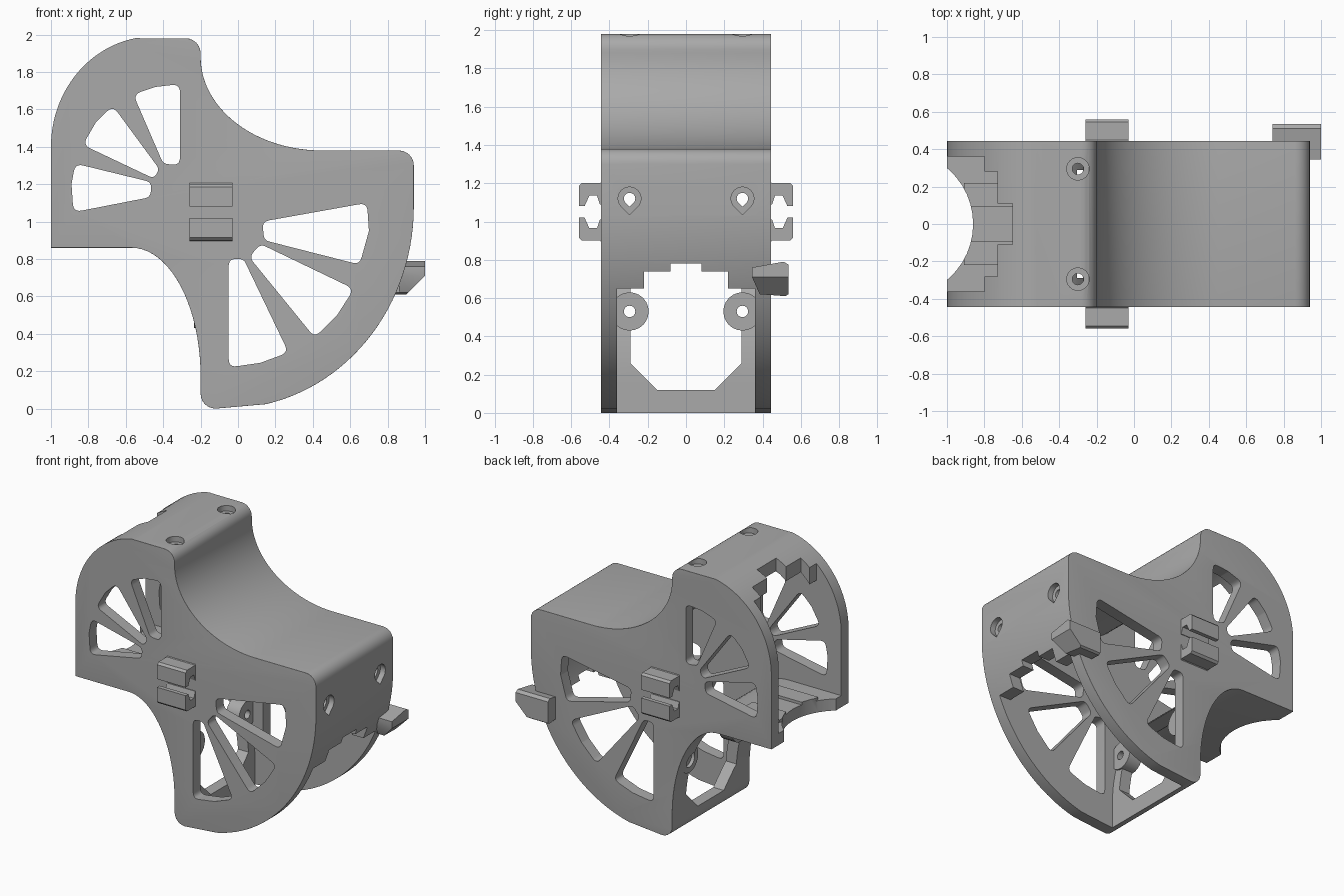
import bpy, bmesh
from math import cos, sin, pi, radians, tan, acos
from mathutils import Vector

old = bpy.data.objects.get("Cube")
if old:
    bpy.data.objects.remove(old)

grey = bpy.data.materials.new("plain_grey")
grey.use_nodes = True
COLOUR = (0.4, 0.4, 0.4, 1)
grey.diffuse_color = COLOUR
grey.node_tree.nodes["Principled BSDF"].inputs["Base Color"].default_value = COLOUR

SIDE = 0.445   # half width of the housing
WALL = 0.085   # wall thickness
INNER = SIDE - WALL


def prism(name, pts, axis, a, b):
    """Extrude a flat profile along an axis from a to b."""
    place = {"x": lambda p: (a, p[0], p[1]),
             "y": lambda p: (p[0], a, p[1]),
             "z": lambda p: (p[0], p[1], a)}[axis]
    bm = bmesh.new()
    face = bm.faces.new([bm.verts.new(place(p)) for p in pts])
    out = bmesh.ops.extrude_face_region(bm, geom=[face])
    move = Vector([(b - a) * (axis == n) for n in "xyz"])
    bmesh.ops.translate(bm, vec=move, verts=[v for v in out["geom"] if isinstance(v, bmesh.types.BMVert)])
    bmesh.ops.recalc_face_normals(bm, faces=bm.faces)
    mesh = bpy.data.meshes.new(name)
    bm.to_mesh(mesh)
    bm.free()
    mesh.materials.append(grey)
    obj = bpy.data.objects.new(name, mesh)
    bpy.context.collection.objects.link(obj)
    return obj


def box(x0, x1, y0, y1, z0, z1):
    return prism("block", [(x0, y0), (x1, y0), (x1, y1), (x0, y1)], "z", z0, z1)


def combine(target, tool, how="DIFFERENCE"):
    """Apply a boolean and drop the tool object."""
    mod = target.modifiers.new("join", "BOOLEAN")
    mod.operation, mod.object, mod.solver = how, tool, "EXACT"
    bpy.context.view_layer.objects.active = target
    bpy.ops.object.modifier_apply(modifier=mod.name)
    bpy.data.objects.remove(tool)


def arc(cx, cz, rx, rz, a0, a1, n):
    steps = [radians(a0 + (a1 - a0) * i / n) for i in range(n + 1)]
    return [(cx + rx * cos(a), cz + rz * sin(a)) for a in steps]


def outline(t):
    """Side profile of the housing, shrunk inward by t."""
    r = max(0.08 - t, 0.01)
    c = 0.08 if t == 0 else t + r
    return (arc(-0.2 - c, 1.98 - c, r, r, 90, 0, 6)
            + arc(0.45, 1.88, 0.65 + t, 0.5 + t, 180, 270, 24)
            + arc(0.94 - c, 1.38 - c, r, r, 90, 0, 6)
            + arc(-0.06, 1.08, 1.0 - t, 1.08 - t, 0, -78, 28)
            + arc(-0.2 + c, c, r, r, 270, 180, 6)
            + arc(-0.57, 0.17, 0.37 + t, 0.69 + t, 0, 90, 20)
            + [(-1 + t, 0.86 + t)]
            + arc(-0.45, 1.4, 0.55 - t, 0.59 - t, 180, 100, 24)
            + [(-0.52, 1.98 - t)])


def rounded(pts, r):
    """Round each corner of a polygon."""
    out = []
    for i, p in enumerate(pts):
        p = Vector(p)
        u = (Vector(pts[i - 1]) - p)
        v = (Vector(pts[(i + 1) % len(pts)]) - p)
        lu, lv = u.length, v.length
        u, v = u / lu, v / lv
        half = acos(max(-1, min(1, u.dot(v)))) / 2
        cut = min(r / tan(half), 0.48 * min(lu, lv))
        a, b = p + u * cut, p + v * cut
        for k in range(6):
            s = k / 5
            out.append(tuple(a * (1 - s) ** 2 + p * 2 * s * (1 - s) + b * s * s))
    return out


def ring(cu, cv, r, tip=False):
    """Circle profile, optionally a teardrop pointing down."""
    pts = []
    for k in range(24):
        if tip and k in (16, 17, 19, 20):
            continue
        rr = r * 1.42 if tip and k == 18 else r
        pts.append((cu + rr * cos(k * pi / 12), cv + rr * sin(k * pi / 12)))
    return pts


# Housing block with rounded rims, except around the open left end
housing = prism("housing", outline(0), "y", -SIDE, SIDE)
bm = bmesh.new()
bm.from_mesh(housing.data)
rims = []
for e in bm.edges:
    a, b = (v.co for v in e.verts)
    mid = (a + b) / 2
    if abs(a.y - b.y) < 0.01 and not (mid.x < -0.5 and mid.z > 0.9):
        rims.append(e)
bmesh.ops.bevel(bm, geom=rims, offset=0.065, segments=6, profile=0.5, affect="EDGES", clamp_overlap=True)
bm.to_mesh(housing.data)
bm.free()

# Hollow inside
combine(housing, prism("cavity", outline(WALL), "y", -INNER, INNER))

# Raised ribs on the left floor
for s in (-1, 1):
    ys = sorted((0.09 * s, 0.22 * s))
    combine(housing, box(-0.99, -0.6, *ys, 0.9, 0.965), "UNION")

# Stepped mouths on the left and on the lower right
for x, y in ((-0.8, INNER), (-0.73, 0.28), (-0.65, 0.11)):
    combine(housing, box(-1.2, x, -y, y, 0.97 if y < INNER else 0.945 + 0.021, 2.2))
combine(housing, box(-1.2, -0.91, -INNER, INNER, 0.945, 1.2))
for z, y in ((0.65, INNER), (0.74, 0.22), (0.78, 0.08)):
    combine(housing, box(-0.115, 1.2, -y, y, -0.2, z))
combine(housing, prism("floor_scoop", arc(-1.25, 0, 0.39, 0.39, 0, 352, 44), "z", 0.7, 1.1))

# Chamfered port in the curved lower wall, with screw bosses
port = [(-0.29, 0.26), (-0.15, 0.12), (0.15, 0.12), (0.29, 0.26), (0.29, 0.8), (-0.29, 0.8)]
combine(housing, prism("port", port, "x", -0.7, -0.08))
for s in (-1, 1):
    combine(housing, prism("boss", ring(0.295 * s, 0.53, 0.1), "x", -0.235, -0.13), "UNION")

# Recessed screw holes in the lower wall, the right wall and the top
for s in (-1, 1):
    y = 0.295 * s
    for r, deep in ((0.06, 0.04), (0.03, 0.2)):
        combine(housing, prism("hole", ring(y, 0.53, r), "x", -0.5, -0.25 + deep))
        combine(housing, prism("hole", ring(y, 1.12, r, True), "x", 0.94 - deep, 1.1))
        combine(housing, prism("hole", ring(-0.3, y, r), "z", 1.98 - deep, 2.1))

# Fan of windows through both side walls
windows = [
    [(-0.56, 1.68), (-0.44, 1.72), (-0.31, 1.735), (-0.31, 1.3), (-0.4, 1.31)],
    [(-0.67, 1.62), (-0.76, 1.53), (-0.83, 1.41), (-0.45, 1.23), (-0.42, 1.28)],
    [(-0.87, 1.31), (-0.89, 1.2), (-0.88, 1.05), (-0.47, 1.13), (-0.46, 1.21)],
    [(0.13, 1.0), (0.69, 1.1), (0.7, 0.95), (0.65, 0.77), (0.14, 0.9)],
    [(0.12, 0.88), (0.62, 0.64), (0.53, 0.5), (0.41, 0.38), (0.06, 0.81)],
    [(-0.05, 0.8), (0.03, 0.8), (0.27, 0.3), (0.12, 0.245), (-0.05, 0.22)],
]
for w in windows:
    combine(housing, prism("window", rounded(w, 0.04), "y", -0.7, 0.7))

# Facing pairs of clip jaws on both sides
parts = [housing]
jaw = [(0.43, 0.17), (0.45, 0.15), (0.545, 0.15), (0.56, 0.135), (0.56, 0.03),
       (0.53, 0.03), (0.505, 0.085), (0.465, 0.085), (0.45, 0.04), (0.43, 0.04)]
for sy, side in ((-1, "front"), (1, "back")):
    for sz, level in ((1, "upper"), (-1, "lower")):
        prof = [(y * sy, 1.05 + z * sz) for y, z in jaw]
        parts.append(prism(side + "_" + level + "_clip", prof, "x", -0.26, -0.03))

# Hook on the back right edge
hook = prism("side_hook", [(0.74, 0.79), (1, 0.79), (1, 0.71), (0.9, 0.61), (0.74, 0.61)], "y", 0.3, 0.6)
shape = [(0.345, 0.76), (0.51, 0.79), (0.535, 0.775), (0.535, 0.62), (0.52, 0.61), (0.385, 0.62), (0.345, 0.71)]
combine(hook, prism("hook_shape", shape, "x", 0.6, 1.1), "INTERSECT")
combine(hook, box(0.6, 0.86, 0.3, INNER + 0.03, 0.5, 0.9))
parts.append(hook)

# Smooth curved surfaces, keep hard edges
for obj in parts:
    bpy.ops.object.select_all(action="DESELECT")
    obj.select_set(True)
    bpy.context.view_layer.objects.active = obj
    bpy.ops.object.shade_smooth_by_angle(angle=radians(30))
